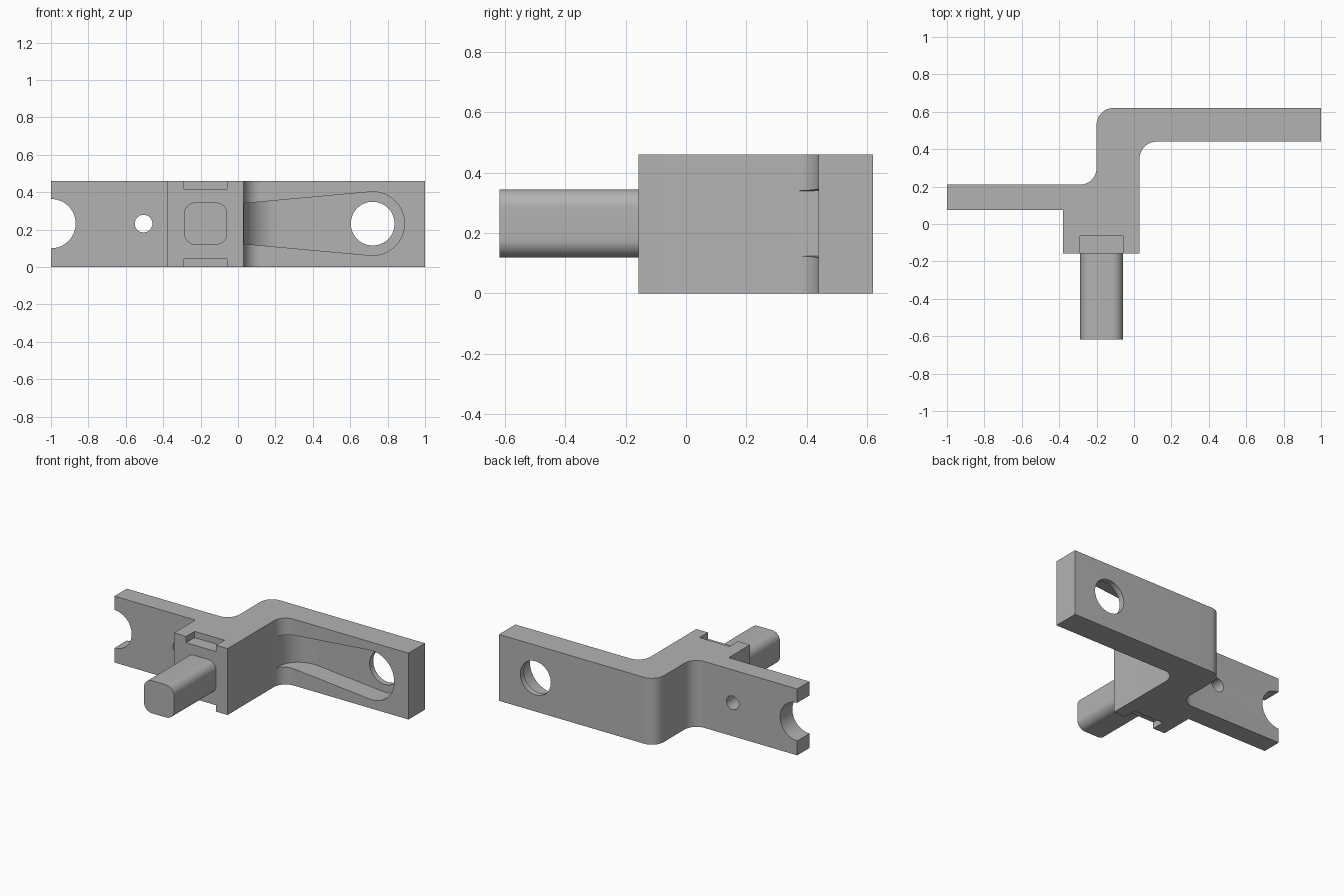
import bpy, bmesh
from math import sin, cos, radians
from mathutils import Vector

if "Cube" in bpy.data.objects:
    bpy.data.objects.remove(bpy.data.objects["Cube"], do_unlink=True)

HEIGHT, MID = 0.46, 0.232

metal = bpy.data.materials.new("plain grey")
metal.use_nodes = True
metal.diffuse_color = (0.45, 0.45, 0.45, 1)
metal.node_tree.nodes["Principled BSDF"].inputs["Base Color"].default_value = (0.45, 0.45, 0.45, 1)


def arc(cx, cy, r, start, end, steps=16):
    """Points along an arc, angles in degrees."""
    angles = [radians(start + (end - start) * i / steps) for i in range(steps + 1)]
    return [(cx + r * cos(a), cy + r * sin(a)) for a in angles]


def prism(name, outline, low, high, axis="z"):
    """Extrude a flat outline along z (outline in xy) or y (outline in xz)."""
    def place(p, d):
        return Vector((p[0], p[1], d)) if axis == "z" else Vector((p[0], d, p[1]))
    bm = bmesh.new()
    face = bm.faces.new([bm.verts.new(place(p, low)) for p in outline])
    top = bmesh.ops.extrude_face_region(bm, geom=[face])["geom"]
    shift = place((0, 0), high - low)
    bmesh.ops.translate(bm, vec=shift, verts=[g for g in top if isinstance(g, bmesh.types.BMVert)])
    bmesh.ops.recalc_face_normals(bm, faces=bm.faces)
    mesh = bpy.data.meshes.new(name)
    bm.to_mesh(mesh)
    bm.free()
    mesh.materials.append(metal)
    obj = bpy.data.objects.new(name, mesh)
    bpy.context.collection.objects.link(obj)
    return obj


def combine(obj, tool, operation="DIFFERENCE"):
    """Apply a boolean and discard the tool."""
    tool.hide_render = True
    mod = obj.modifiers.new("cut", "BOOLEAN")
    mod.operation, mod.object, mod.solver = operation, tool, "EXACT"
    bpy.context.view_layer.objects.active = obj
    bpy.ops.object.modifier_apply(modifier=mod.name)
    bpy.data.objects.remove(tool, do_unlink=True)


def rectangle(x0, x1, y0, y1):
    return [(x0, y0), (x1, y0), (x1, y1), (x0, y1)]


# Cranked bracket: low arm, central block and offset arm
outline = [(-1, 0.075), (-0.38, 0.075), (-0.38, -0.157), (0.03, -0.157)]
outline += arc(0.12, 0.35, 0.09, 180, 90)
outline += [(1, 0.44), (1, 0.62)]
outline += arc(-0.11, 0.53, 0.09, 90, 180)
outline += arc(-0.29, 0.30, 0.09, 0, -90)
outline += [(-1, 0.21)]
bracket = prism("bracket_body", outline, 0, HEIGHT)

# Tapered pocket in the offset arm, with a curved inner end
pocket = prism("pocket_cutter", [(-0.2, MID - 0.087)] + arc(0.72, MID, 0.17, -95, 95, 40)
               + [(-0.2, MID + 0.087)], 0.2, 0.7, "y")
sweep = [(0.032, 0.3)] + arc(0.212, 0.40, 0.18, 180, 90) + [(0.95, 0.58), (0.95, 0.3)]
combine(pocket, prism("pocket_limit", sweep, -0.1, 0.6), "INTERSECT")
combine(bracket, pocket)

# Round through holes and the half-round end notch
for x, radius in ((0.72, 0.117), (-0.505, 0.047), (-1, 0.132)):
    circle = arc(x, MID, radius, 0, 360, 48)[:-1]
    combine(bracket, prism("hole_cutter", circle, -0.1, 0.8, "y"))

# Shallow notches above and below the peg
for low, high in ((-0.1, 0.044), (HEIGHT - 0.044, 0.6)):
    combine(bracket, prism("notch_cutter", rectangle(-0.288, -0.058, -0.3, -0.065), low, high))

# Rounded square peg
corners = []
for cx, cz, start in ((-0.118, 0.285, 0), (-0.228, 0.285, 90),
                      (-0.228, 0.179, 180), (-0.118, 0.179, 270)):
    corners += arc(cx, cz, 0.06, start, start + 90, 10)
peg = prism("peg", corners, -0.618, -0.14, "y")

# Smooth the curved walls and keep the edges crisp
for obj in (bracket, peg):
    bpy.ops.object.select_all(action="DESELECT")
    obj.select_set(True)
    bpy.context.view_layer.objects.active = obj
    bpy.ops.object.shade_smooth_by_angle(angle=radians(30))
